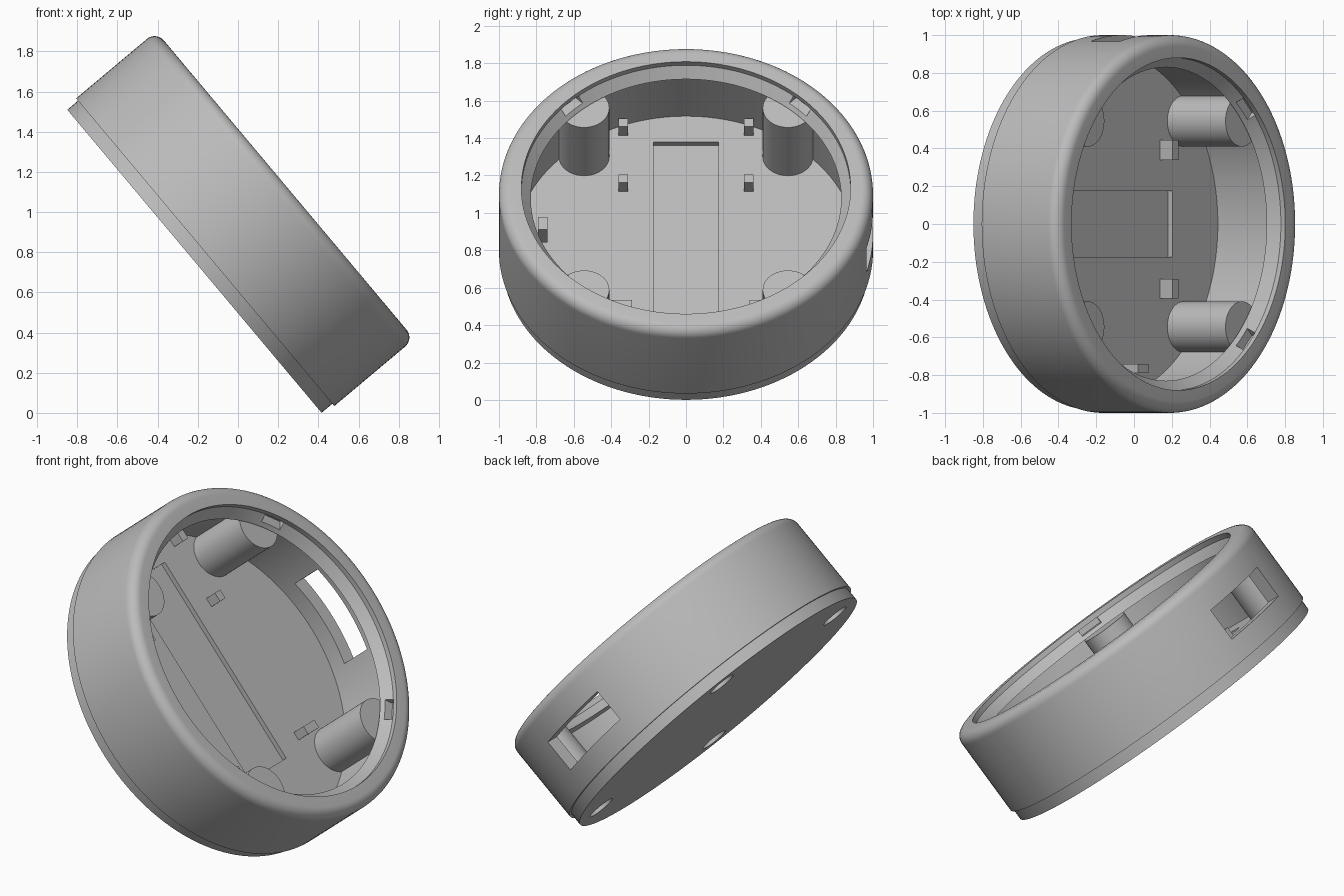
import bpy, bmesh, math
from mathutils import Matrix, Vector

cube = bpy.data.objects.get("Cube")
if cube:
    bpy.data.objects.remove(cube, do_unlink=True)

# Tilted frame: local x runs across, local y up the disc, local z out of the opening
TILT = math.radians(40)
N = Vector((math.cos(TILT), 0, math.sin(TILT)))
U = Vector((-math.sin(TILT), 0, math.cos(TILT)))
FRAME = Matrix.Translation((-0.217, 0, 0.755)) @ Matrix((Vector((0, 1, 0)), U, N)).transposed().to_4x4()

grey = bpy.data.materials.new("plain_grey")
GREY = (0.5, 0.5, 0.5, 1)
grey.use_nodes = True
grey.diffuse_color = GREY
grey.node_tree.nodes["Principled BSDF"].inputs["Base Color"].default_value = GREY


def finish(name, bm):
    bmesh.ops.recalc_face_normals(bm, faces=bm.faces)
    mesh = bpy.data.meshes.new(name)
    bm.to_mesh(mesh)
    bm.free()
    mesh.materials.append(grey)
    obj = bpy.data.objects.new(name, mesh)
    bpy.context.collection.objects.link(obj)
    obj.matrix_world = FRAME
    return obj


def revolve(name, profile, steps=144):
    """Closed (radius, height) profile turned round the local z axis."""
    bm = bmesh.new()
    verts = [bm.verts.new((r, 0, h)) for r, h in profile]
    edges = [bm.edges.new((verts[i - 1], verts[i])) for i in range(len(verts))]
    bmesh.ops.spin(bm, geom=verts + edges, cent=(0, 0, 0), axis=(0, 0, 1),
                   angle=math.tau, steps=steps)
    bmesh.ops.remove_doubles(bm, verts=bm.verts, dist=1e-5)
    return finish(name, bm)


def cylinder(name, x, y, radius, low, high, sides=48):
    bm = bmesh.new()
    place = Matrix.Translation((x, y, (low + high) / 2))
    bmesh.ops.create_cone(bm, cap_ends=True, segments=sides, radius1=radius,
                          radius2=radius, depth=high - low, matrix=place)
    return finish(name, bm)


def box(name, low, high, turn=0):
    bm = bmesh.new()
    low, high = Vector(low), Vector(high)
    place = (Matrix.Rotation(turn, 4, "Z") @ Matrix.Translation((low + high) / 2)
             @ Matrix.Diagonal(high - low).to_4x4())
    bmesh.ops.create_cube(bm, size=1, matrix=place)
    return finish(name, bm)


def activate(obj):
    bpy.ops.object.select_all(action="DESELECT")
    obj.select_set(True)
    bpy.context.view_layer.objects.active = obj


def cut(obj, cutters):
    activate(obj)
    for cutter in cutters:
        mod = obj.modifiers.new("cut", "BOOLEAN")
        mod.operation = "DIFFERENCE"
        mod.solver = "EXACT"
        mod.object = cutter
        bpy.ops.object.modifier_apply(modifier=mod.name)
    for cutter in cutters:
        bpy.data.objects.remove(cutter, do_unlink=True)


def smooth(obj):
    activate(obj)
    bpy.ops.object.shade_smooth_by_angle(angle=math.radians(25))


# Case ring: straight wall, rounded front rim, chamfered seat and inner overhang
FRONT, ROUND, SEAM, INNER, FLOOR = 0.59, 0.06, 0.07, 0.915, 0.095
rim = [(1 - ROUND + ROUND * math.cos(a), FRONT - ROUND + ROUND * math.sin(a))
       for a in (math.pi / 2 * i / 8 for i in range(9))]
case = revolve("case_ring", [(INNER, SEAM), (1, SEAM)] + rim +
               [(0.88, FRONT), (0.88, 0.56), (0.83, 0.504), (INNER, 0.5)])
openings = [box("window_cutter", (0.8, -0.26, 0.2), (1.1, 0.26, 0.4))]
for i in range(4):
    openings.append(box("notch_cutter", (0.82, -0.065, 0.525), (0.9, 0.065, 0.56),
                        math.pi / 4 + i * math.pi / 2))
cut(case, openings)
smooth(case)

# Back lid with a plug, a long pocket and four screw holes
lid = revolve("back_lid", [(0, 0), (0.985, 0), (0.985, SEAM), (INNER, SEAM), (INNER, FLOOR), (0, FLOOR)])
POSTS = [(sx * 0.545, sy * 0.634) for sx in (-1, 1) for sy in (-1, 1)]
cut(lid, [box("pocket_cutter", (-0.175, -0.54, 0.066), (0.175, 0.734, 0.2))] +
    [cylinder("hole_cutter", x, y, 0.08, -0.1, 0.3) for x, y in POSTS])
smooth(lid)

# Hollow screw posts
for i, (x, y) in enumerate(POSTS):
    post = cylinder(f"screw_post_{i + 1}", x, y, 0.135, 0.06, 0.497)
    cut(post, [cylinder("hole_cutter", x, y, 0.08, -0.1, 0.3)])
    smooth(post)

# Small board pegs on the floor
for side in (-1, 1):
    for y in (0.39, 0.78):
        box("board_peg", (side * 0.335 - 0.026, y, 0.08), (side * 0.335 + 0.026, y + 0.055, 0.17))
for x in (-0.395, 0.34):
    box("wide_peg", (x, -0.49, 0.08), (x + 0.105, -0.44, 0.18))
box("side_peg", (-0.79, -0.07, 0.22), (-0.74, 0.017, 0.325))
